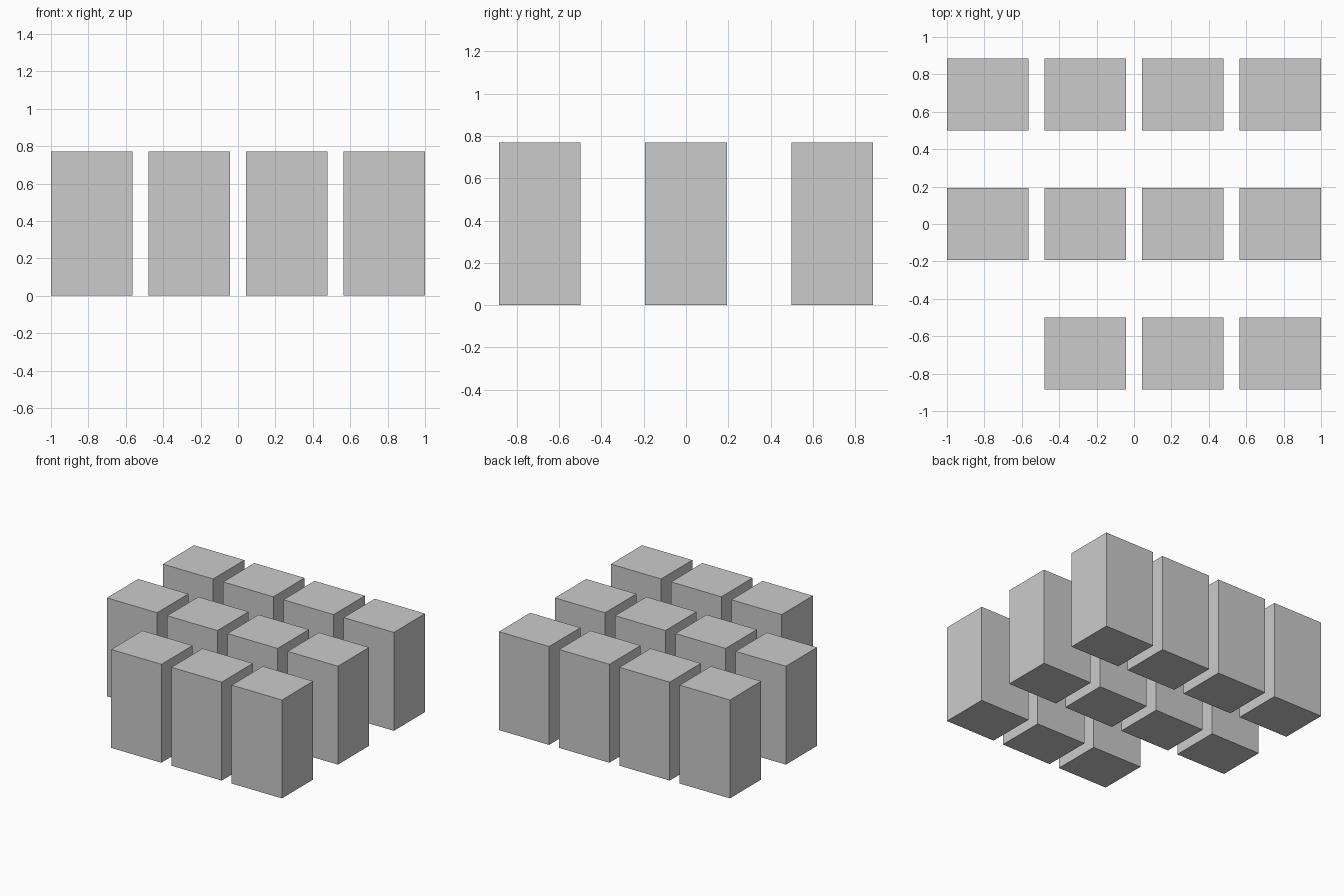
import bpy

if "Cube" in bpy.data.objects:
    bpy.data.objects.remove(bpy.data.objects["Cube"])

# Block size and grid spacing
W, D, H = 0.435, 0.386, 0.77
PITCH_X, PITCH_Y = (2 - W) / 3, 0.692


def block(name, x, y):
    bpy.ops.mesh.primitive_cube_add(size=1, location=(x, y, H / 2))
    ob = bpy.context.object
    ob.name = name
    ob.scale = (W, D, H)
    bpy.ops.object.transform_apply(location=False, rotation=False, scale=True)


# Three rows of four blocks, front left corner left empty
for row, row_name in enumerate(("front", "middle", "back")):
    for col in range(4):
        if row == 0 and col == 0:
            continue
        block(f"{row_name}_block_{col + 1}", (col - 1.5) * PITCH_X, (row - 1) * PITCH_Y)
